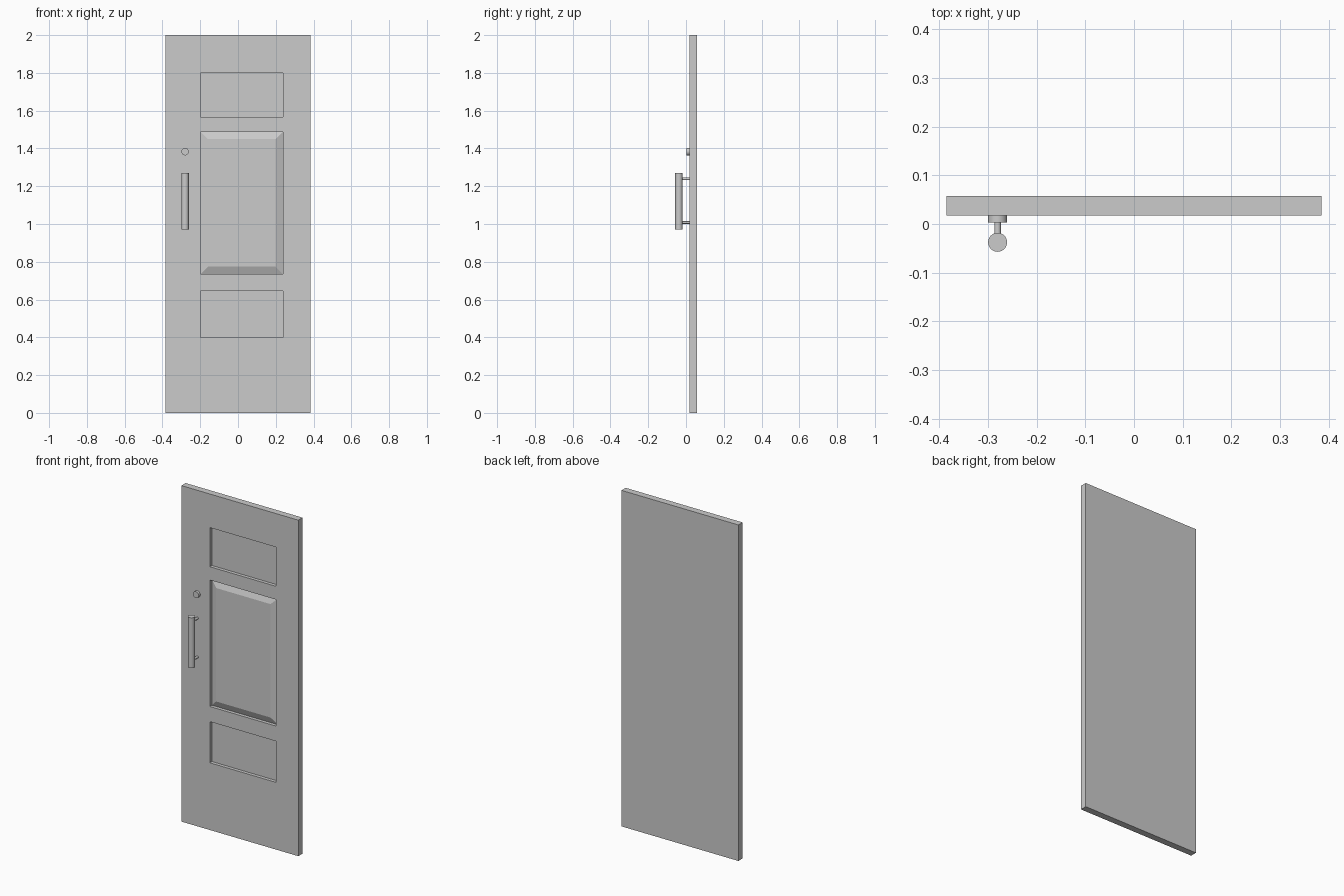
import bpy, bmesh, math
from mathutils import Vector

if "Cube" in bpy.data.objects:
    bpy.data.objects.remove(bpy.data.objects["Cube"])

FRONT, BACK = 0.0175, 0.057
HANDLE_X = -0.28


def cylinder(name, loc, radius, depth, along_y=False, sides=32):
    rot = (math.pi / 2, 0, 0) if along_y else (0, 0, 0)
    bpy.ops.mesh.primitive_cylinder_add(vertices=sides, radius=radius, depth=depth,
                                        location=loc, rotation=rot)
    ob = bpy.context.object
    ob.name = name
    bpy.ops.object.shade_smooth_by_angle(angle=math.radians(35))
    return ob


# Door slab: front sheet cut along the panel lines
xs = [-0.385, -0.198, 0.238, 0.385]
zs = [0, 0.40, 0.645, 0.735, 1.488, 1.567, 1.80, 2.0]
bm = bmesh.new()
grid = [[bm.verts.new((x, FRONT, z)) for x in xs] for z in zs]
panels = []
for j in range(len(zs) - 1):
    for i in range(len(xs) - 1):
        f = bm.faces.new((grid[j][i], grid[j][i + 1], grid[j + 1][i + 1], grid[j + 1][i]))
        if i == 1 and j in (1, 3, 5):
            panels.append(f)

# Sides and back
rim = [e for e in bm.edges if e.is_boundary]
new = bmesh.ops.extrude_edge_only(bm, edges=rim)["geom"]
for v in new:
    if isinstance(v, bmesh.types.BMVert):
        v.co.y = BACK
bmesh.ops.holes_fill(bm, edges=[e for e in bm.edges if e.is_boundary], sides=0)
bmesh.ops.recalc_face_normals(bm, faces=bm.faces)

# Recessed panels, the middle one with a raised, bevelled field
recessed = bmesh.ops.extrude_discrete_faces(bm, faces=panels)["faces"]
for f in recessed:
    bmesh.ops.translate(bm, verts=f.verts, vec=Vector((0, 0.02, 0)))
bm.normal_update()
middle = max(recessed, key=lambda f: f.calc_area())
bmesh.ops.inset_individual(bm, faces=[middle], thickness=0.055, depth=0.016)

mesh = bpy.data.meshes.new("door_slab")
bm.to_mesh(mesh)
bm.free()
bpy.context.collection.objects.link(bpy.data.objects.new("door_slab", mesh))

# Pull handle on two posts, and the lock
cylinder("handle_bar", (HANDLE_X, -0.0375, 1.121), 0.0195, 0.30)
for name, z in (("handle_post_lower", 1.008), ("handle_post_upper", 1.239)):
    cylinder(name, (HANDLE_X, -0.006, z), 0.0068, 0.05, True, 24)
cylinder("lock", (HANDLE_X, 0.011, 1.383), 0.0195, 0.016, True)
